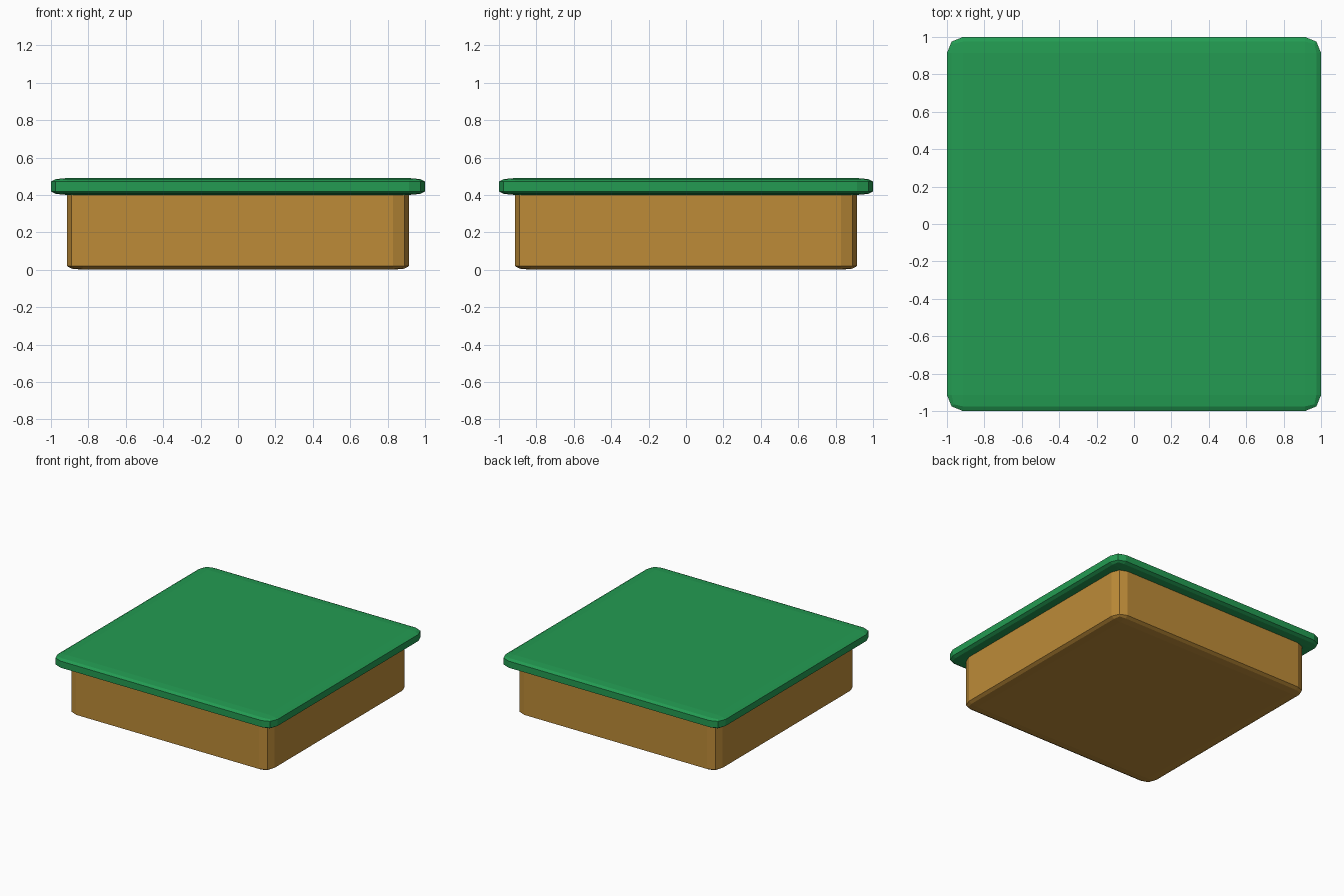
import bpy, bmesh

if "Cube" in bpy.data.objects:
    bpy.data.objects.remove(bpy.data.objects["Cube"])

def material(name, rgb):
    m = bpy.data.materials.new(name)
    m.diffuse_color = (*rgb, 1)
    m.use_nodes = True
    m.node_tree.nodes["Principled BSDF"].inputs["Base Color"].default_value = m.diffuse_color
    return m

def bevelled_slab(name, half, z0, z1, round_xy, round_z, mat):
    """Box with two-step rounded edges, the rounding squashed in height."""
    bm = bmesh.new()
    bmesh.ops.create_cube(bm, size=2 * half)
    bmesh.ops.bevel(bm, geom=bm.edges[:], offset=round_xy, segments=2,
                    profile=0.5, affect='EDGES')
    mid, half_z = (z0 + z1) / 2, (z1 - z0) / 2
    inner = half - round_xy
    for v in bm.verts:
        a = abs(v.co.z)
        t = max(0, a - inner) / round_xy
        h = min(a, inner) / inner * (half_z - round_z) + t * round_z
        v.co.z = mid + (h if v.co.z > 0 else -h)
    bmesh.ops.recalc_face_normals(bm, faces=bm.faces)
    me = bpy.data.meshes.new(name)
    bm.to_mesh(me)
    bm.free()
    me.materials.append(mat)
    ob = bpy.data.objects.new(name, me)
    bpy.context.collection.objects.link(ob)
    return ob

tan = material("tan", (0.51, 0.26, 0.039))
green = material("green", (0.017, 0.33, 0.085))

# Box body, its top tucked into the lid
bevelled_slab("box_body", 0.915, 0.0, 0.43, 0.085, 0.02, tan)
# Overhanging lid
bevelled_slab("lid", 1.0, 0.40, 0.49, 0.085, 0.018, green)
